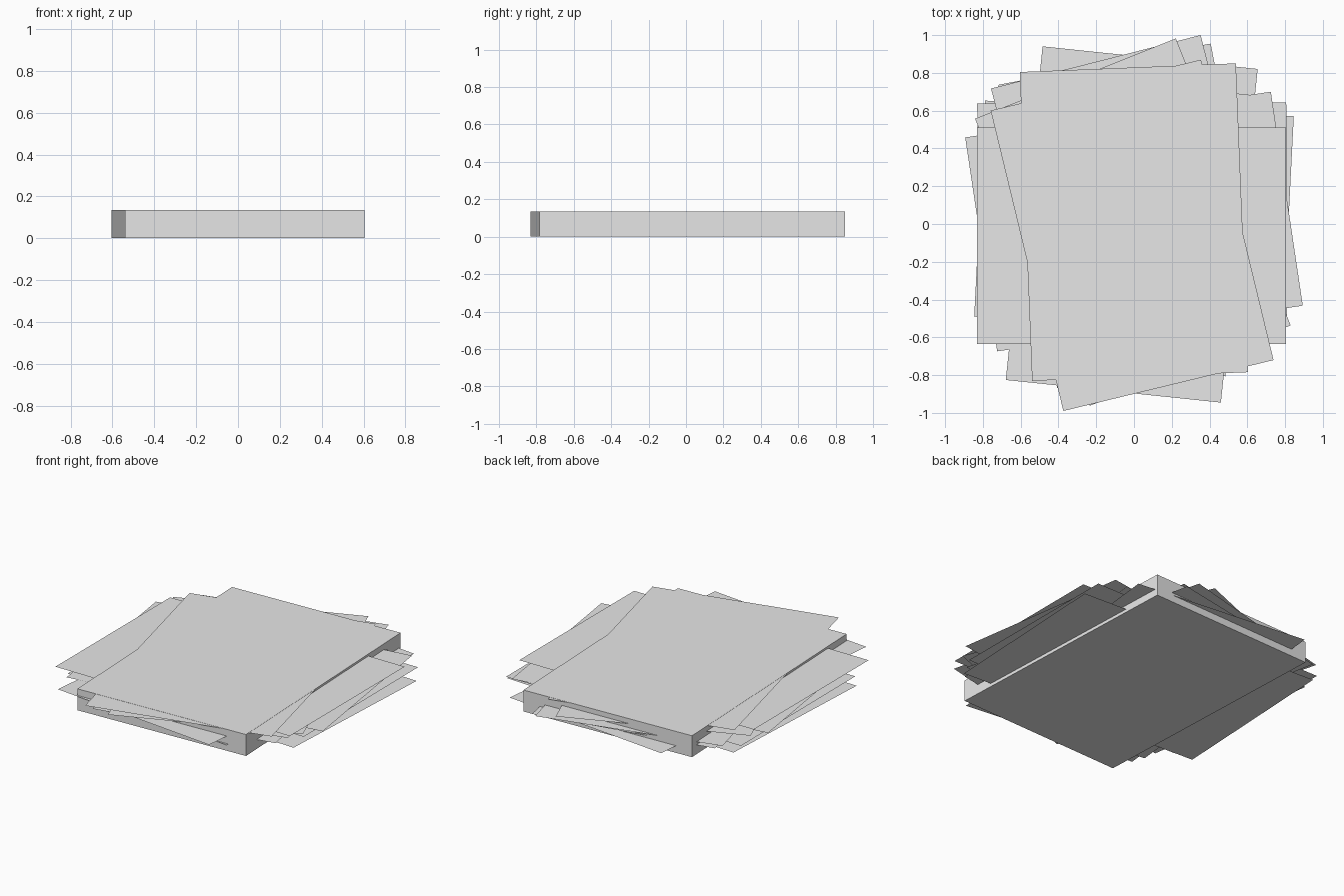
import bpy
import math

WIDTH, LENGTH, HEIGHT = 1.145, 1.636, 0.135

old = bpy.data.objects.get("Cube")
if old:
    bpy.data.objects.remove(old, do_unlink=True)

# Plain paper material
paper = bpy.data.materials.new("paper_grey")
paper.use_nodes = True
paper.diffuse_color = (0.8, 0.8, 0.8, 1)
paper.node_tree.nodes["Principled BSDF"].inputs["Base Color"].default_value = (0.8, 0.8, 0.8, 1)


def finish(name, size):
    obj = bpy.context.object
    obj.name = name
    obj.scale = size
    obj.data.materials.append(paper)
    bpy.ops.object.transform_apply(location=False, rotation=False, scale=True)
    return obj


def loose_sheet(number, x, y, z, angle):
    bpy.ops.mesh.primitive_plane_add(size=1, location=(x, y, z),
                                     rotation=(0, 0, math.radians(angle)))
    return finish(f"loose_sheet_{number}", (WIDTH, LENGTH, 1))


# Neat block of paper in the middle
bpy.ops.mesh.primitive_cube_add(size=1, location=(0, 0.01, HEIGHT / 2),
                                rotation=(0, 0, math.radians(2.3)))
finish("paper_block", (WIDTH, LENGTH, HEIGHT))

# Turned sheets sticking out of the block, bottom to top: x, y, z, angle
sheets = [
    (0.00, 0.04, 0.020, 87.1),
    (0.00, 0.067, 0.045, -6),
    (0.00, 0.043, 0.060, 11),
    (-0.01, 0.068, 0.068, 90.2),
    (0.00, 0.066, 0.078, 14.3),
    (-0.024, -0.072, 0.093, -6),
    (0.00, 0.013, 0.098, 98.5),
    (-0.006, 0.01, 0.104, 21.8),
    (-0.012, -0.062, 0.122, 90),
    (-0.01, -0.06, 0.134, 13.6),
]
for i, spec in enumerate(sheets, 1):
    loose_sheet(i, *spec)
